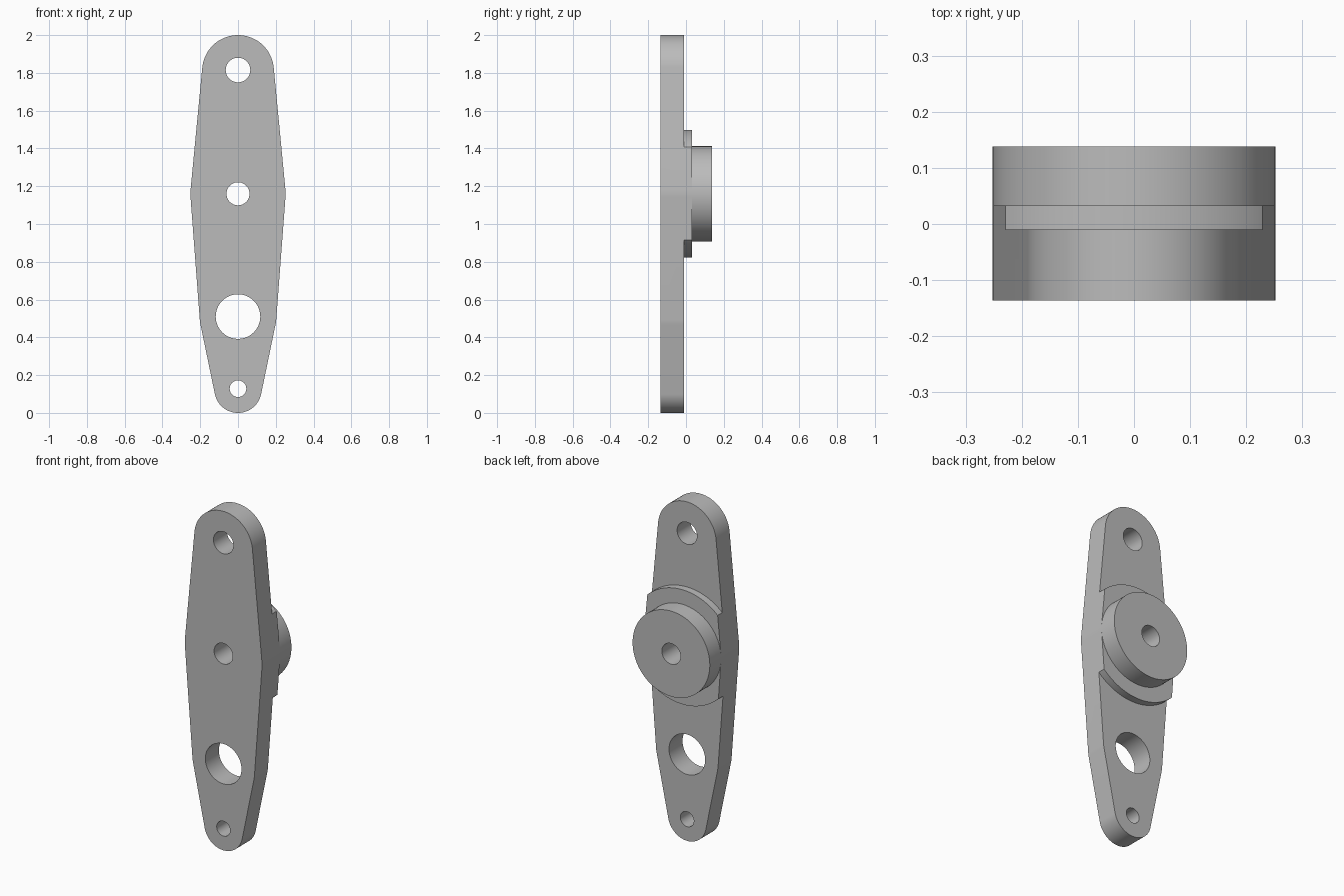
import bpy
import bmesh
from math import asin, cos, sin, pi, radians

if "Cube" in bpy.data.objects:
    bpy.data.objects.remove(bpy.data.objects["Cube"], do_unlink=True)

HUB_Z, HUB_R = 1.16, 0.252
FRONT, SEAT, PAD, BACK = -0.136, -0.01, 0.033, 0.138

grey = bpy.data.materials.new("plain grey")
grey.use_nodes = True
grey.diffuse_color = (0.5, 0.5, 0.5, 1)
grey.node_tree.nodes["Principled BSDF"].inputs["Base Color"].default_value = (0.5, 0.5, 0.5, 1)


def prism(name, points, y0, y1):
    """Extrude an x-z outline from y0 to y1."""
    bm = bmesh.new()
    face = bm.faces.new([bm.verts.new((x, y0, z)) for x, z in points])
    extruded = bmesh.ops.extrude_face_region(bm, geom=[face])["geom"]
    moved = [v for v in extruded if isinstance(v, bmesh.types.BMVert)]
    bmesh.ops.translate(bm, verts=moved, vec=(0, y1 - y0, 0))
    bmesh.ops.recalc_face_normals(bm, faces=bm.faces)
    mesh = bpy.data.meshes.new(name)
    bm.to_mesh(mesh)
    bm.free()
    mesh.materials.append(grey)
    obj = bpy.data.objects.new(name, mesh)
    bpy.context.collection.objects.link(obj)
    return obj


def arc(z, r, start, end, steps):
    angles = [start + (end - start) * i / steps for i in range(steps + 1)]
    return [(r * cos(a), z + r * sin(a)) for a in angles]


def disc(name, z, r, y0, y1, sides=96):
    return prism(name, arc(z, r, 0, 2 * pi, sides)[:-1], y0, y1)


def cut(target, cutter):
    """Subtract the cutter and discard it."""
    mod = target.modifiers.new("cut", "BOOLEAN")
    mod.operation, mod.solver, mod.object = "DIFFERENCE", "EXACT", cutter
    bpy.context.view_layer.objects.active = target
    bpy.ops.object.modifier_apply(modifier=mod.name)
    bpy.data.objects.remove(cutter, do_unlink=True)


# Lever outline: arcs joined by their common tangents, bottom to top
circles = [(0.125, 0.125), (0.51, 0.203), (HUB_Z, HUB_R), (1.81, 0.19)]
bends = [-pi / 2]
for (z0, r0), (z1, r1) in zip(circles, circles[1:]):
    bends.append(asin((r0 - r1) / (z1 - z0)))
bends.append(pi / 2)
right = []
for i, (z, r) in enumerate(circles):
    steps = 32 if i in (0, len(circles) - 1) else 6
    right += arc(z, r, bends[i], bends[i + 1], steps)
left = [(-x, z) for x, z in reversed(right[1:-1])]
lever = prism("lever_plate", right + left, FRONT, PAD)

# Lower the back face everywhere except the round pad
waste = prism("waste", [(-1, -1), (1, -1), (1, 3), (-1, 3)], SEAT, 1)
cut(waste, disc("pad_keep", HUB_Z, 0.338, -1, 2, 128))
cut(lever, waste)

# Round hub on the pad
hub = disc("hub_boss", HUB_Z, HUB_R, PAD, BACK)

# Through holes
for z, r in [(0.128, 0.044), (0.51, 0.118), (HUB_Z, 0.061), (1.815, 0.065)]:
    cut(lever, disc("hole", z, r, -1, 1, 64))
cut(hub, disc("hole", HUB_Z, 0.061, -1, 1, 64))

# Smooth curves, sharp rims
for obj in (lever, hub):
    bpy.ops.object.select_all(action="DESELECT")
    obj.select_set(True)
    bpy.context.view_layer.objects.active = obj
    bpy.ops.object.shade_smooth_by_angle(angle=radians(30))
